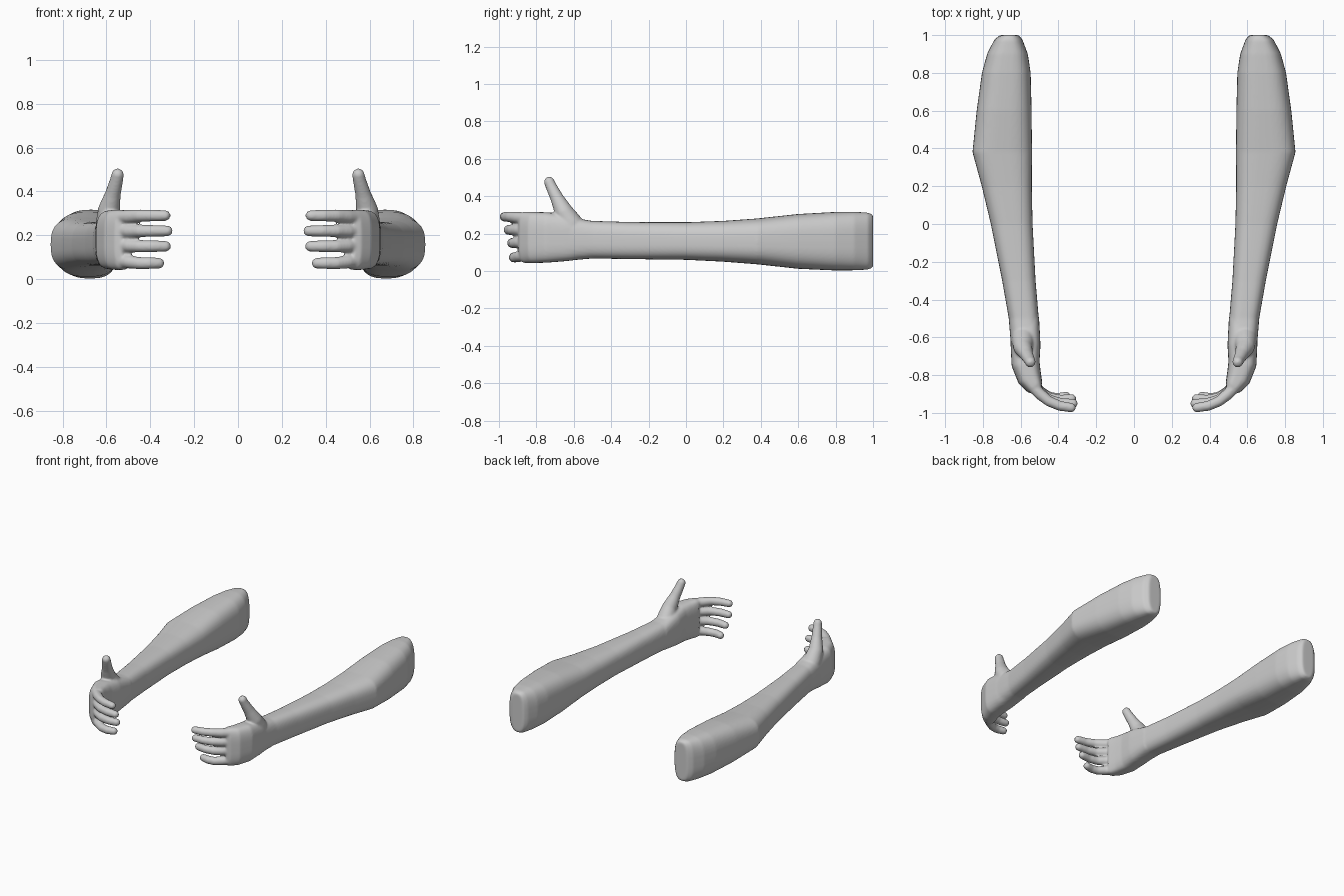
import bpy, bmesh, math
from mathutils import Vector, Matrix

if "Cube" in bpy.data.objects:
    bpy.data.objects.remove(bpy.data.objects["Cube"], do_unlink=True)

skin = bpy.data.materials.new("pale_grey")
skin.use_nodes = True
GREY = (0.6, 0.6, 0.6, 1)
skin.diffuse_color = GREY
skin.node_tree.nodes["Principled BSDF"].inputs["Base Color"].default_value = GREY

# forearm sections: y, inner x, outer x, bottom z, top z
FOREARM = [
    (1.0, .61, .71, .02, .30), (.975, .59, .74, .008, .312), (.9, .562, .778, .004, .317),
    (.8, .547, .805, .003, .316), (.6, .542, .833, .012, .305), (.38, .54, .855, .036, .281),
    (.2, .541, .806, .05, .268), (0, .537, .758, .06, .261), (-.3, .521, .698, .064, .262),
    (-.5, .504, .663, .067, .268), (-.64, .496, .652, .055, .29)]
# palm sections: centre x, centre y, half thickness, turn in degrees, bottom z, top z
PALM = [
    (.577, -.5, .075, 0, .07, .262), (.574, -.64, .079, 0, .053, .3),
    (.574, -.74, .075, -10, .045, .314), (.552, -.815, .066, -28, .042, .316),
    (.525, -.858, .05, -42, .042, .317), (.508, -.872, .036, -48, .05, .31)]
# fingers: height, tip x, tip y
FINGERS = [(.29, .332, -.972), (.22, .322, -.95), (.15, .33, -.925), (.073, .36, -.912)]


def loft(bm, rings):
    """Skin a closed tube through rings of points."""
    loops = [[bm.verts.new(p) for p in ring] for ring in rings]
    n = len(loops[0])
    for a, b in zip(loops, loops[1:]):
        for i in range(n):
            j = (i + 1) % n
            bm.faces.new((a[i], a[j], b[j], b[i]))
    bm.faces.new(loops[0])
    bm.faces.new(loops[-1])


def section(cx, cy, half, turn, low, high, power=2.9, n=40):
    """Upright rounded-box section, turned about z."""
    side = Vector((math.cos(math.radians(turn)), math.sin(math.radians(turn)), 0))
    points = []
    for i in range(n):
        t = 2 * math.pi * i / n
        u, v = [math.copysign(abs(w) ** (2 / power), w) for w in (math.cos(t), math.sin(t))]
        middle = Vector((cx, cy, (low + high) / 2))
        points.append(middle + side * half * u + Vector((0, 0, (high - low) / 2 * v)))
    return points


def digit(bm, path, radii, n=16):
    """Tapered tube with round ends."""
    path = [Vector(p) for p in path]
    rings = []
    for i, p in enumerate(path):
        along = path[min(i + 1, len(path) - 1)] - path[max(i - 1, 0)]
        turn = along.to_track_quat('Z', 'Y')
        rings.append([p + turn @ Vector((math.cos(k * math.tau / n), math.sin(k * math.tau / n), 0))
                      * radii[i] for k in range(n)])
    loft(bm, rings)
    for p, r in ((path[0], radii[0]), (path[-1], radii[-1])):
        bmesh.ops.create_uvsphere(bm, u_segments=n, v_segments=10, radius=r,
                                  matrix=Matrix.Translation(p))


def build_arm(name, side):
    bm = bmesh.new()
    # forearm and palm
    loft(bm, [section((a + b) / 2, y, (b - a) / 2, 0, lo, hi) for y, a, b, lo, hi in FOREARM])
    loft(bm, [section(*row, power=3.2) for row in PALM])
    # four fingers fanning inward from the knuckles
    for z, x, y in FINGERS:
        start, tip = Vector((.545, -.85, z * .9 + .02)), Vector((x, y, z))
        bend = Vector((.45, y * .4 - .55, z))
        digit(bm, [start, (start + bend) / 2 + Vector((0, -.006, 0)), bend,
                   (bend + tip) / 2 + Vector((0, -.008, 0)), tip], [.033, .031, .028, .027, .025])
    # thumb with a broad root
    digit(bm, [(.575, -.57, .2), (.588, -.615, .255), (.588, -.655, .32), (.57, -.69, .39),
               (.553, -.722, .455), (.549, -.731, .476)], [.06, .062, .05, .036, .03, .029])

    bmesh.ops.scale(bm, vec=(side, 1, 1), verts=bm.verts)
    bmesh.ops.recalc_face_normals(bm, faces=bm.faces)
    mesh = bpy.data.meshes.new(name)
    bm.to_mesh(mesh)
    bm.free()
    mesh.materials.append(skin)
    arm = bpy.data.objects.new(name, mesh)
    bpy.context.collection.objects.link(arm)
    # fuse the parts into one soft skin
    fuse = arm.modifiers.new("fuse", 'REMESH')
    fuse.mode = 'VOXEL'
    fuse.voxel_size = .007
    fuse.use_smooth_shade = True
    soften = arm.modifiers.new("soften", 'SMOOTH')
    soften.factor = .5
    soften.iterations = 8


build_arm("left_arm", 1)
build_arm("right_arm", -1)
